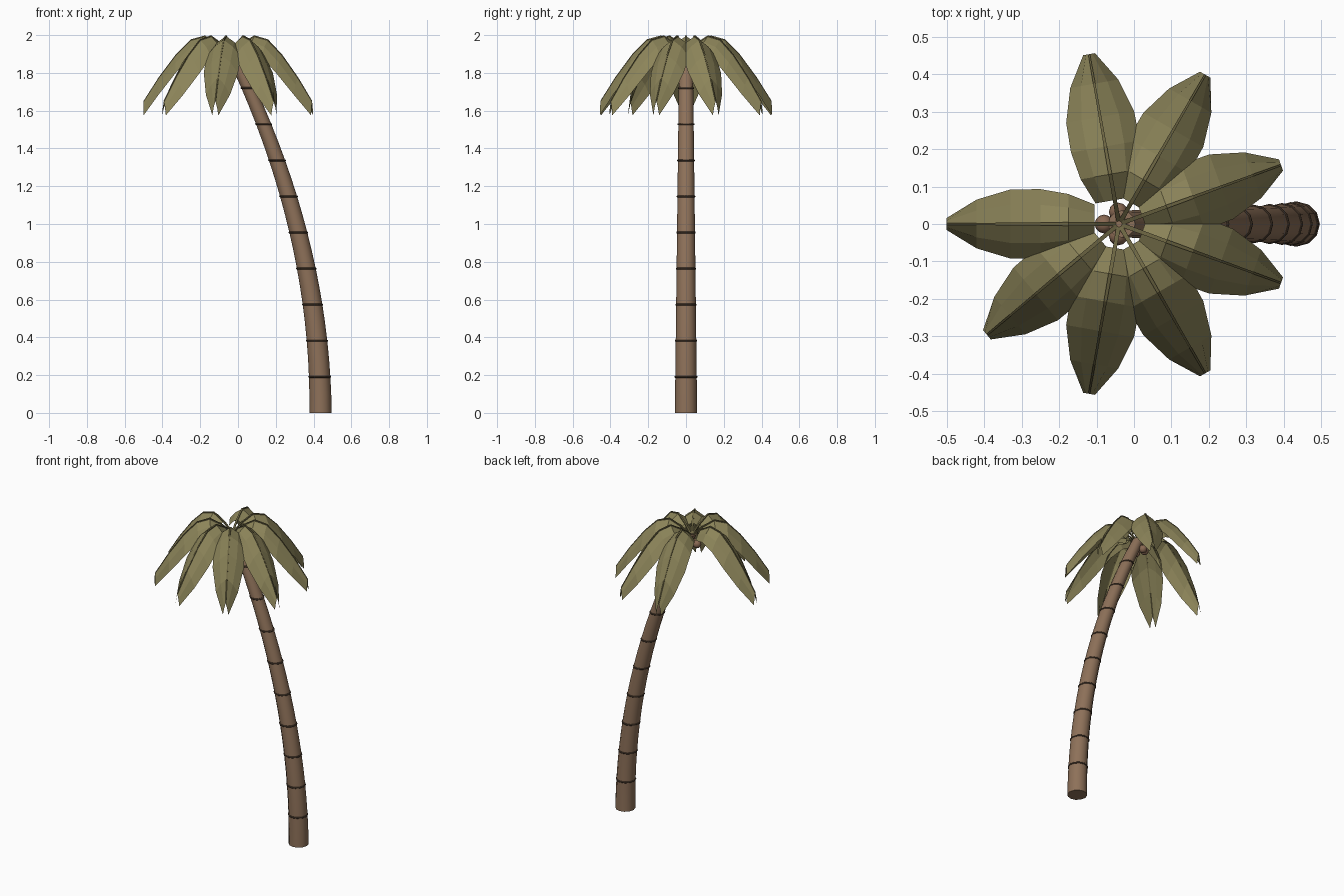
import bpy, bmesh, math
from mathutils import Matrix, Vector

if "Cube" in bpy.data.objects:
    bpy.data.objects.remove(bpy.data.objects["Cube"])


def material(name, rgb):
    m = bpy.data.materials.new(name)
    m.diffuse_color = (*rgb, 1)
    m.use_nodes = True
    m.node_tree.nodes["Principled BSDF"].inputs["Base Color"].default_value = m.diffuse_color
    return m


BARK = material("bark brown", (0.27, 0.165, 0.10))
RING = material("dark ring brown", (0.075, 0.048, 0.03))
LEAF = material("leaf olive", (0.26, 0.23, 0.10))
RIB = material("dark rib olive", (0.15, 0.13, 0.055))
NUT = material("coconut brown", (0.25, 0.14, 0.085))


def finish(bm, name, mat):
    me = bpy.data.meshes.new(name)
    bm.to_mesh(me)
    bm.free()
    me.materials.append(mat)
    ob = bpy.data.objects.new(name, me)
    bpy.context.collection.objects.link(ob)
    return ob


def loft(bm, rings, smooth):
    """Skin a list of closed point loops and cap both ends."""
    loops = [[bm.verts.new(p) for p in r] for r in rings]
    n = len(loops[0])
    for a, b in zip(loops, loops[1:]):
        for i in range(n):
            j = (i + 1) % n
            bm.faces.new((a[i], a[j], b[j], b[i])).smooth = smooth
    bm.faces.new(loops[0][::-1])
    bm.faces.new(loops[-1])
    bmesh.ops.recalc_face_normals(bm, faces=bm.faces[:])


TOP = 1.91
SIDES = 12


def trunk_x(z):
    return 0.437 - 0.47 * (z / TOP) ** 2


def trunk_r(z):
    return 0.059 - 0.023 * z / TOP


def trunk_loop(z, extra=0.0):
    r = trunk_r(z) + extra
    return [(trunk_x(z) + r * math.cos(t), r * math.sin(t), z)
            for t in (2 * math.pi * i / SIDES for i in range(SIDES))]


# Curved tapering trunk
bm = bmesh.new()
loft(bm, [trunk_loop(TOP * i / 20) for i in range(21)], True)
finish(bm, "trunk", BARK)

# Thin growth rings around the trunk
for k in range(1, 10):
    z = TOP * k / 10
    bm = bmesh.new()
    loft(bm, [trunk_loop(z - 0.005, 0.001), trunk_loop(z - 0.002, 0.004),
              trunk_loop(z + 0.002, 0.004), trunk_loop(z + 0.005, 0.001)], False)
    finish(bm, f"trunk_ring_{k}", RING)

# Frond profile: distance, crest height, half width, edge drop
PROFILE = [(0.065, 1.955, 0.052, 0.05), (0.135, 1.995, 0.08, 0.075),
           (0.21, 1.975, 0.093, 0.09), (0.29, 1.895, 0.092, 0.095),
           (0.38, 1.775, 0.065, 0.09), (0.46, 1.65, 0.016, 0.075)]
CENTRE = Vector((-0.04, 0, 0))


def frond(index, angle):
    spin = Matrix.Translation(CENTRE) @ Matrix.Rotation(math.radians(angle), 4, 'Z')
    # Folded blade hanging from the midrib
    bm = bmesh.new()
    rows = []
    for r, z, w, d in PROFILE:
        rows.append([bm.verts.new(spin @ Vector(p)) for p in
                     ((r, -w, z - d), (r, -w * 0.55, z - d * 0.42), (r, 0, z),
                      (r, w * 0.55, z - d * 0.42), (r, w, z - d))])
    for a, b in zip(rows, rows[1:]):
        for i in range(4):
            bm.faces.new((a[i], b[i], b[i + 1], a[i + 1]))
    finish(bm, f"frond_blade_{index}", LEAF)
    # Midrib running from the crown to the tip
    bm = bmesh.new()
    path = [(0.0, 1.90)] + [(r, z) for r, z, _, _ in PROFILE]
    rings = []
    for i, (r, z) in enumerate(path):
        h = 0.006 - 0.0006 * i
        rings.append([spin @ Vector(p) for p in
                      ((r, -h, z - h), (r, h, z - h), (r, h, z + h * 0.6), (r, -h, z + h * 0.6))])
    loft(bm, rings, False)
    finish(bm, f"frond_rib_{index}", RIB)


# Crown of fronds, with one gap at the back left
for i, angle in enumerate((20, 60, 100, 180, 220, 260, 300, 340)):
    frond(i, angle)

# Coconut cluster under the crown
for i, pos in enumerate(((-0.08, 0, 1.855), (-0.042, -0.032, 1.84), (-0.042, 0.032, 1.84))):
    bm = bmesh.new()
    bmesh.ops.create_uvsphere(bm, u_segments=12, v_segments=8, radius=0.025,
                              matrix=Matrix.Translation(pos))
    for f in bm.faces:
        f.smooth = True
    finish(bm, f"coconut_{i}", NUT)
